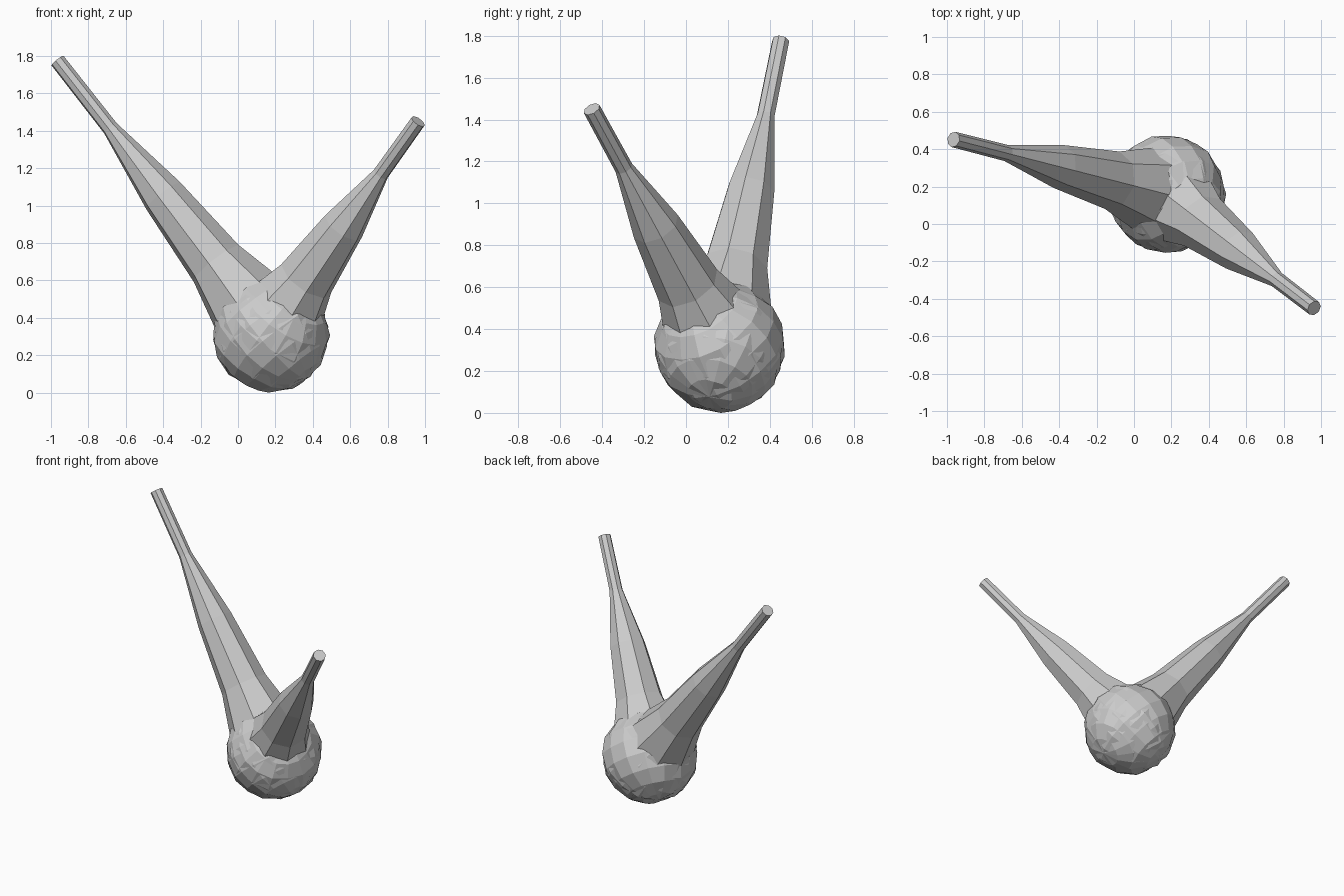
import bpy, bmesh, random
from mathutils import Vector

if "Cube" in bpy.data.objects:
    bpy.data.objects.remove(bpy.data.objects["Cube"])

random.seed(4)
SIDES = 8
CENTRE = Vector((0.175, 0.16, 0.317))
ROOT = Vector((0.165, 0.162, 0.33))


def finish(bm, name):
    bmesh.ops.recalc_face_normals(bm, faces=bm.faces)
    mesh = bpy.data.meshes.new(name)
    bm.to_mesh(mesh)
    bm.free()
    bpy.context.collection.objects.link(bpy.data.objects.new(name, mesh))


def horn(name, tip):
    # Eight-sided limb that flares from a thin tip into the bulb
    axis = Vector(tip) - ROOT
    turn = axis.to_track_quat('Z', 'Y')
    radii = [(0.0, 0.27), (0.25, 0.158), (0.5, 0.118), (0.75, 0.044), (1.0, 0.042)]
    bm = bmesh.new()
    rings = []
    for t, r in radii:
        ring = bmesh.ops.create_circle(bm, segments=SIDES, radius=r)['verts']
        for v in ring:
            v.co = ROOT + axis * t + turn @ v.co
        rings.append(ring)
    for a, b in zip(rings, rings[1:]):
        for i in range(SIDES):
            j = (i + 1) % SIDES
            bm.faces.new((a[i], a[j], b[j], b[i]))
    bm.faces.new(rings[0])
    bm.faces.new(rings[-1])
    finish(bm, name)
    return turn


def bulb(name, turn, radius):
    # Faceted, slightly uneven ball whose pole follows a horn
    bm = bmesh.new()
    bmesh.ops.create_uvsphere(bm, u_segments=16, v_segments=9, radius=radius)
    for v in bm.verts:
        v.co = CENTRE + turn @ (v.co * random.uniform(0.975, 1.02))
        v.co.z = max(v.co.z, 0.0)
    finish(bm, name)


left = horn("left_horn", (-0.965, 0.452, 1.775))
right = horn("right_horn", (0.963, -0.45, 1.45))
bulb("bulb_left_half", left, 0.313)
bulb("bulb_right_half", right, 0.313)
